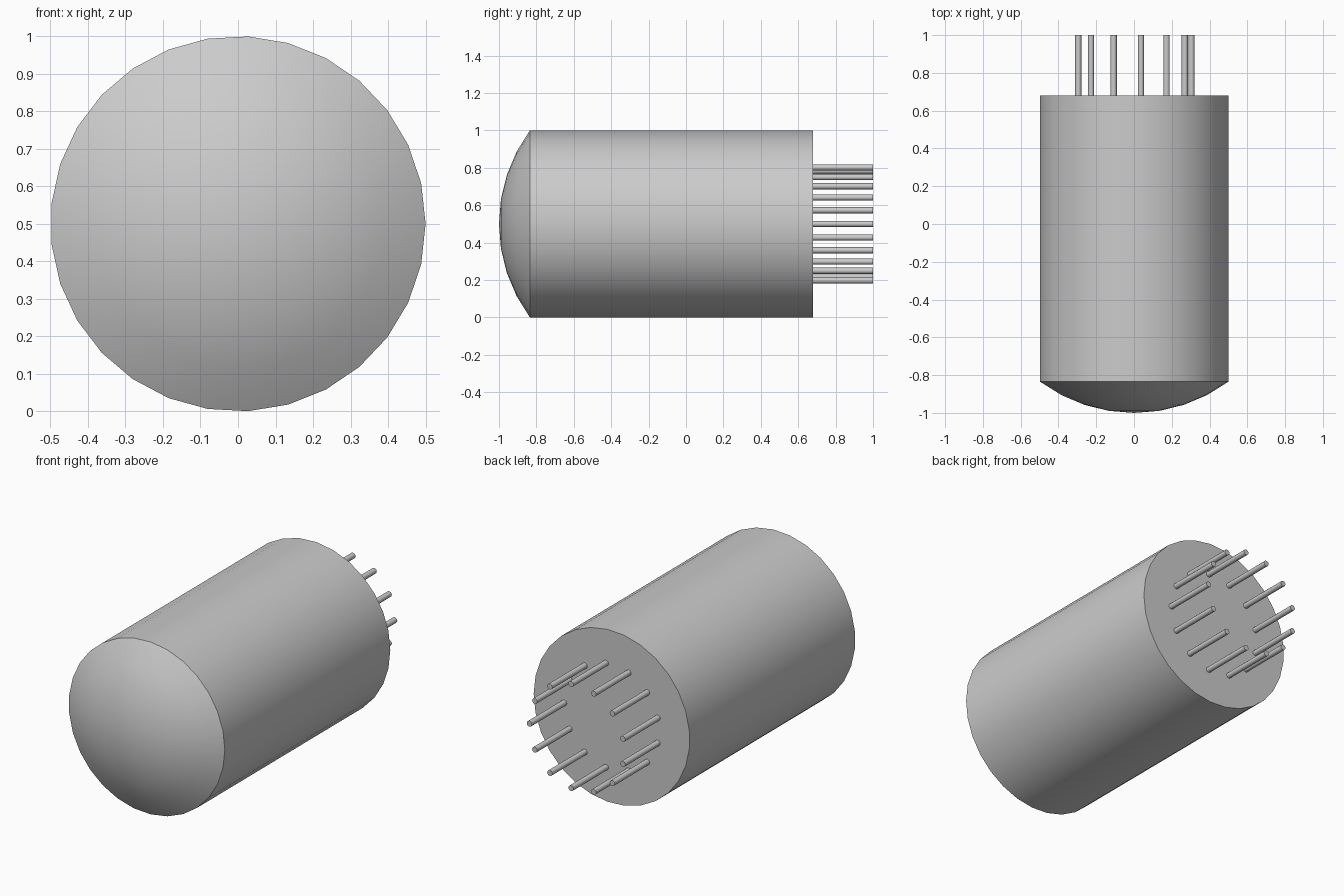
import bpy
import bmesh
import math

cube = bpy.data.objects.get("Cube")
if cube:
    bpy.data.objects.remove(cube, do_unlink=True)

# Single grey finish
grey = bpy.data.materials.new("neutral_grey")
grey.use_nodes = True
colour = (0.6, 0.6, 0.6, 1.0)
grey.diffuse_color = colour
grey.node_tree.nodes["Principled BSDF"].inputs["Base Color"].default_value = colour

RADIUS = 0.5
SIDES = 29
AXIS_Z = 0.5
RIM_Y, BACK_Y, TIP_Y = -0.835, 0.68, -1.0
PIN_COUNT, PIN_CIRCLE, PIN_RADIUS = 13, 0.304, 0.0165


def lathe(name, profile, sides, x=0.0, z=AXIS_Z, cap_back=False):
    """Revolve (radius, y) points, listed front to back, about a y-parallel axis."""
    bm = bmesh.new()
    rings = []
    for r, y in profile:
        count = sides if r > 0 else 1
        rings.append([bm.verts.new((r * math.cos(math.tau * i / sides), y,
                                    r * math.sin(math.tau * i / sides)))
                      for i in range(count)])
    for a, b in zip(rings, rings[1:]):
        for i in range(sides):
            j = (i + 1) % sides
            if len(a) == 1:
                bm.faces.new((a[0], b[i], b[j]))
            else:
                bm.faces.new((a[i], b[i], b[j], a[j]))
    if cap_back:
        bm.faces.new(rings[-1][::-1])
    mesh = bpy.data.meshes.new(name)
    bm.to_mesh(mesh)
    bm.free()
    mesh.materials.append(grey)
    obj = bpy.data.objects.new(name, mesh)
    obj.location = (x, 0, z)
    bpy.context.collection.objects.link(obj)
    return obj


# Shallow spherical dome closing the front
height = RIM_Y - TIP_Y
ball = (RADIUS ** 2 + height ** 2) / (2 * height)
spread = math.asin(RADIUS / ball)
dome_profile = [(ball * math.sin(spread * k / 4),
                 TIP_Y + ball * (1 - math.cos(spread * k / 4))) for k in range(5)]
parts = [lathe("front_dome", dome_profile, SIDES)]

# Straight barrel with a flat back
parts.append(lathe("barrel", [(RADIUS, RIM_Y), (RADIUS, BACK_Y)], SIDES, cap_back=True))

# Ring of contact pins on the back
for n in range(PIN_COUNT):
    angle = math.tau * n / PIN_COUNT
    parts.append(lathe(f"pin_{n + 1}", [(PIN_RADIUS, BACK_Y), (PIN_RADIUS, 1.0)], 12,
                       x=PIN_CIRCLE * math.cos(angle),
                       z=AXIS_Z + PIN_CIRCLE * math.sin(angle), cap_back=True))

# Smooth curved walls, crisp rims
bpy.ops.object.select_all(action='DESELECT')
for part in parts:
    part.select_set(True)
bpy.context.view_layer.objects.active = parts[0]
bpy.ops.object.shade_smooth_by_angle(angle=math.radians(40))
